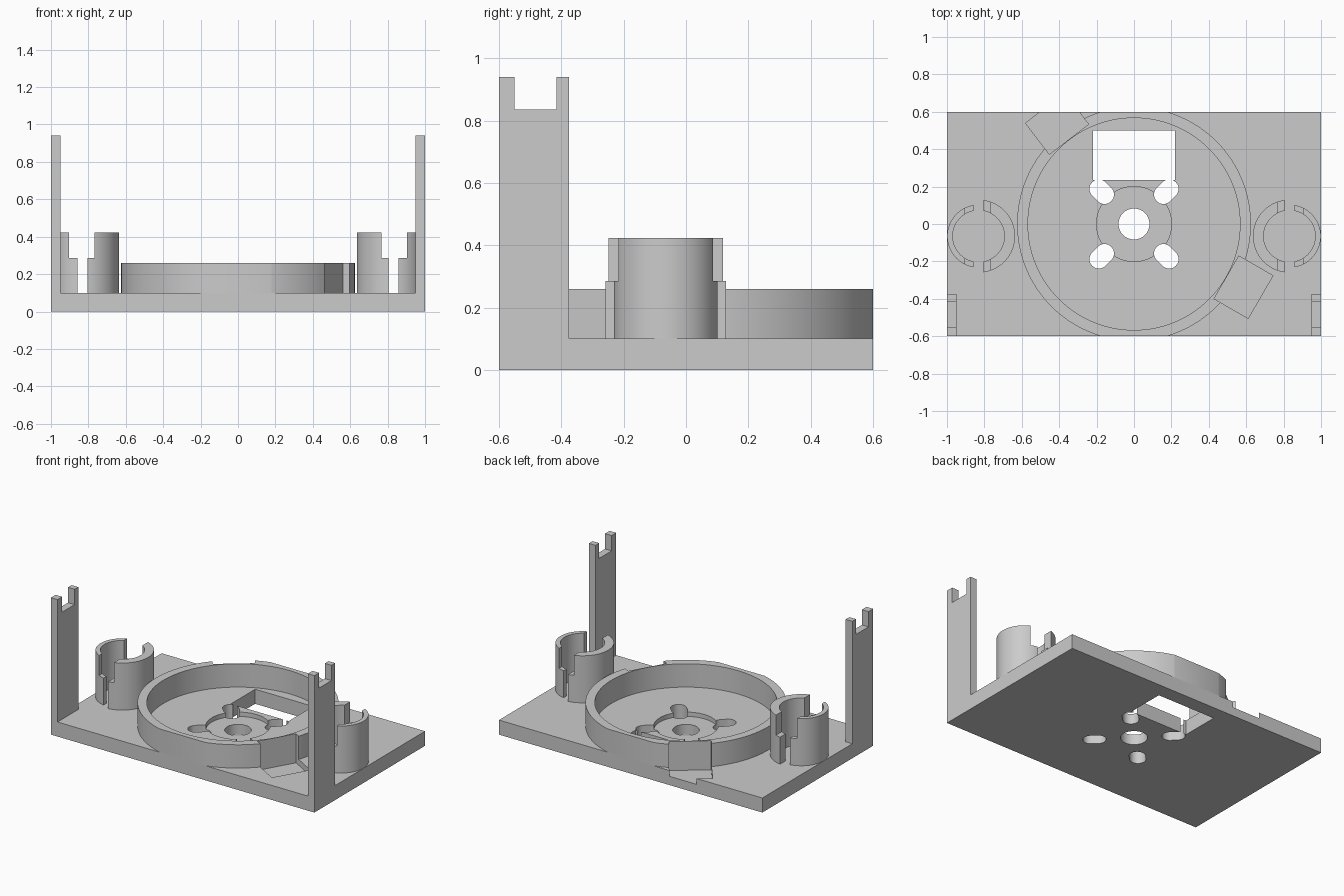
import bpy
import bmesh
from math import acos, cos, sin, pi, radians
from mathutils import Matrix

if "Cube" in bpy.data.objects:
    bpy.data.objects.remove(bpy.data.objects["Cube"], do_unlink=True)

grey = bpy.data.materials.new("light_grey")
grey.use_nodes = True
colour = (0.6, 0.6, 0.6, 1)
grey.diffuse_color = colour
grey.node_tree.nodes["Principled BSDF"].inputs["Base Color"].default_value = colour

TOP = 0.1        # plate thickness
RIM = 0.26       # top of the round wall
MID_Y = -0.065   # holder centre line


def prism(name, outline, low, high, matrix=Matrix()):
    """Extrude a flat outline from low to high, then transform it."""
    bm = bmesh.new()
    base = bm.faces.new([bm.verts.new((x, y, low)) for x, y in outline])
    moved = bmesh.ops.extrude_face_region(bm, geom=[base])["geom"]
    for v in moved:
        if isinstance(v, bmesh.types.BMVert):
            v.co.z = high
    bm.transform(matrix)
    bmesh.ops.recalc_face_normals(bm, faces=bm.faces)
    mesh = bpy.data.meshes.new(name)
    bm.to_mesh(mesh)
    bm.free()
    obj = bpy.data.objects.new(name, mesh)
    bpy.context.collection.objects.link(obj)
    mesh.materials.append(grey)
    return obj


def rect(x0, x1, y0, y1):
    return [(x0, y0), (x1, y0), (x1, y1), (x0, y1)]


def arc(radius, start, end, steps, cx=0, cy=0):
    angles = [start + (end - start) * i / steps for i in range(steps + 1)]
    return [(cx + radius * cos(a), cy + radius * sin(a)) for a in angles]


def circle(radius, steps=96):
    return arc(radius, 0, 2 * pi, steps)[:-1]


def combine(obj, cutters, operation="DIFFERENCE"):
    """Apply booleans and discard the cutters."""
    for cutter in cutters:
        mod = obj.modifiers.new("cut", "BOOLEAN")
        mod.operation = operation
        mod.solver = "EXACT"
        mod.object = cutter
    graph = bpy.context.evaluated_depsgraph_get()
    mesh = bpy.data.meshes.new_from_object(obj.evaluated_get(graph))
    obj.modifiers.clear()
    obj.data = mesh
    for cutter in cutters:
        bpy.data.objects.remove(cutter, do_unlink=True)


def pockets():
    """Two rectangular notches biting into the plate and the round wall."""
    return [prism("pocket_cutter", rect(0.571, 0.781, -0.132, 0.132), 0.06, 0.5,
                  Matrix.Rotation(radians(a), 4, "Z")) for a in (-30, 127.5)]


# Base plate with hub recess, centre hole, window and diagonal slots
plate = prism("base_plate", rect(-1, 1, -0.6, 0.6), 0, TOP)
cutters = pockets()
cutters.append(prism("hub_cutter", circle(0.2), 0.07, 0.2))
cutters.append(prism("hole_cutter", circle(0.083, 48), -0.1, 0.2))
cutters.append(prism("window_cutter", rect(-0.22, 0.22, 0.236, 0.5), -0.1, 0.2))
slot = arc(0.05, -pi / 2, pi / 2, 16, 0.266) + arc(0.05, pi / 2, 3 * pi / 2, 16, 0.222)
for k in range(4):
    turn = Matrix.Rotation(pi / 4 + k * pi / 2, 4, "Z")
    cutters.append(prism("slot_cutter", slot, -0.1, 0.2, turn))
combine(plate, cutters)

# Round wall, trimmed flush with the plate edges
wall = prism("round_wall", circle(0.625, 128), TOP, RIM)
combine(wall, [prism("bore_cutter", circle(0.567, 128), 0, 0.5)] + pockets())
combine(wall, [prism("trim", rect(-1, 1, -0.6, 0.6), 0, 0.5)], "INTERSECT")
parts = [plate, wall]

# Maps an outline in (y, z) extruded along x
side_on = Matrix(((0, 0, 1, 0), (1, 0, 0, 0), (0, 1, 0, 0), (0, 0, 0, 1)))
post = [(-0.6, TOP), (-0.375, TOP), (-0.375, 0.94), (-0.415, 0.94),
        (-0.415, 0.835), (-0.55, 0.835), (-0.55, 0.94), (-0.6, 0.94)]


def shell(radius, gap):
    """Half ring on the +x side, ending in straight cuts at x = gap."""
    a, b = acos(gap / radius), acos(gap / 0.138)
    return arc(radius, -a, a, 40) + arc(0.138, b, -b, 40)


for side, label in ((1, "left"), (-1, "right")):
    flip = Matrix.Scale(side, 4, (1, 0, 0))
    # Forked corner post
    parts.append(prism(label + "_post", post, 0.95, 1, flip @ side_on))
    # Split round holder: slim outer shell, thick inner shell
    place = flip @ Matrix.Translation((0.831, MID_Y, 0))
    turned = place @ Matrix.Rotation(pi, 4, "Z")
    for part, radius, gap, where in (("outer", 0.168, 0.028, place),
                                     ("inner", 0.195, 0.026, turned)):
        holder = prism(f"{label}_holder_{part}", shell(radius, gap), TOP, 0.423, where)
        step = prism("step_cutter", rect(-0.064, 0.072, -0.3, 0.3), 0.285, 0.6, place)
        combine(holder, [step])
        parts.append(holder)

# Smooth curved walls, crisp edges
bpy.ops.object.select_all(action="DESELECT")
for obj in parts:
    obj.select_set(True)
bpy.context.view_layer.objects.active = plate
bpy.ops.object.shade_smooth_by_angle(angle=radians(30))
